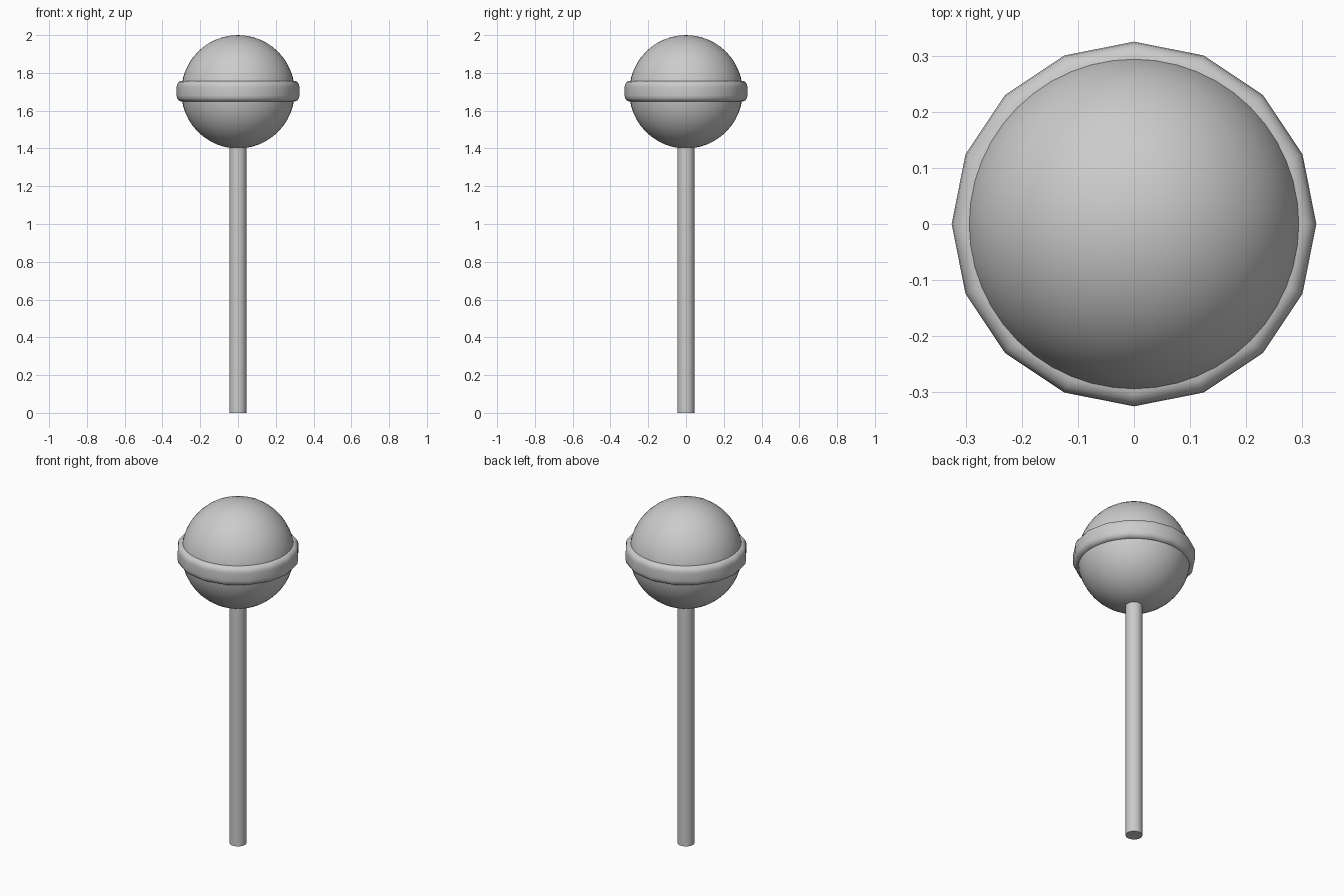
import bpy, math

if "Cube" in bpy.data.objects:
    bpy.data.objects.remove(bpy.data.objects["Cube"])


def smooth(name, angle=40):
    ob = bpy.context.object
    ob.name = name
    bpy.ops.object.shade_smooth_by_angle(angle=math.radians(angle))
    return ob


# Round candy head
bpy.ops.mesh.primitive_uv_sphere_add(segments=48, ring_count=24, radius=0.3, location=(0, 0, 1.7))
smooth("candy_ball")

# Stick, ending just inside the candy
bpy.ops.mesh.primitive_cylinder_add(vertices=24, radius=0.045, depth=1.42, location=(0, 0, 0.71))
smooth("stick")

# Rounded 16-sided band: half profile (radius, height), mirrored about the middle
half = [(0.28, 0.055), (0.302, 0.055), (0.315, 0.048), (0.323, 0.036), (0.325, 0.022)]
profile = half + [(r, -h) for r, h in reversed(half)]
sides, n = 16, len(profile)
verts, faces = [], []
for i in range(sides):
    a = 2 * math.pi * i / sides
    verts += [(r * math.cos(a), r * math.sin(a), 1.703 + h) for r, h in profile]
    for j in range(n):
        k, m = (i + 1) % sides, (j + 1) % n
        faces.append((i * n + j, i * n + m, k * n + m, k * n + j))
mesh = bpy.data.meshes.new("candy_band")
mesh.from_pydata(verts, [], faces)
band = bpy.data.objects.new("candy_band", mesh)
bpy.context.collection.objects.link(band)
bpy.ops.object.select_all(action='DESELECT')
band.select_set(True)
bpy.context.view_layer.objects.active = band
bpy.ops.object.mode_set(mode='EDIT')
bpy.ops.mesh.select_all(action='SELECT')
bpy.ops.mesh.normals_make_consistent(inside=False)
bpy.ops.object.mode_set(mode='OBJECT')
smooth("candy_band", 50)
